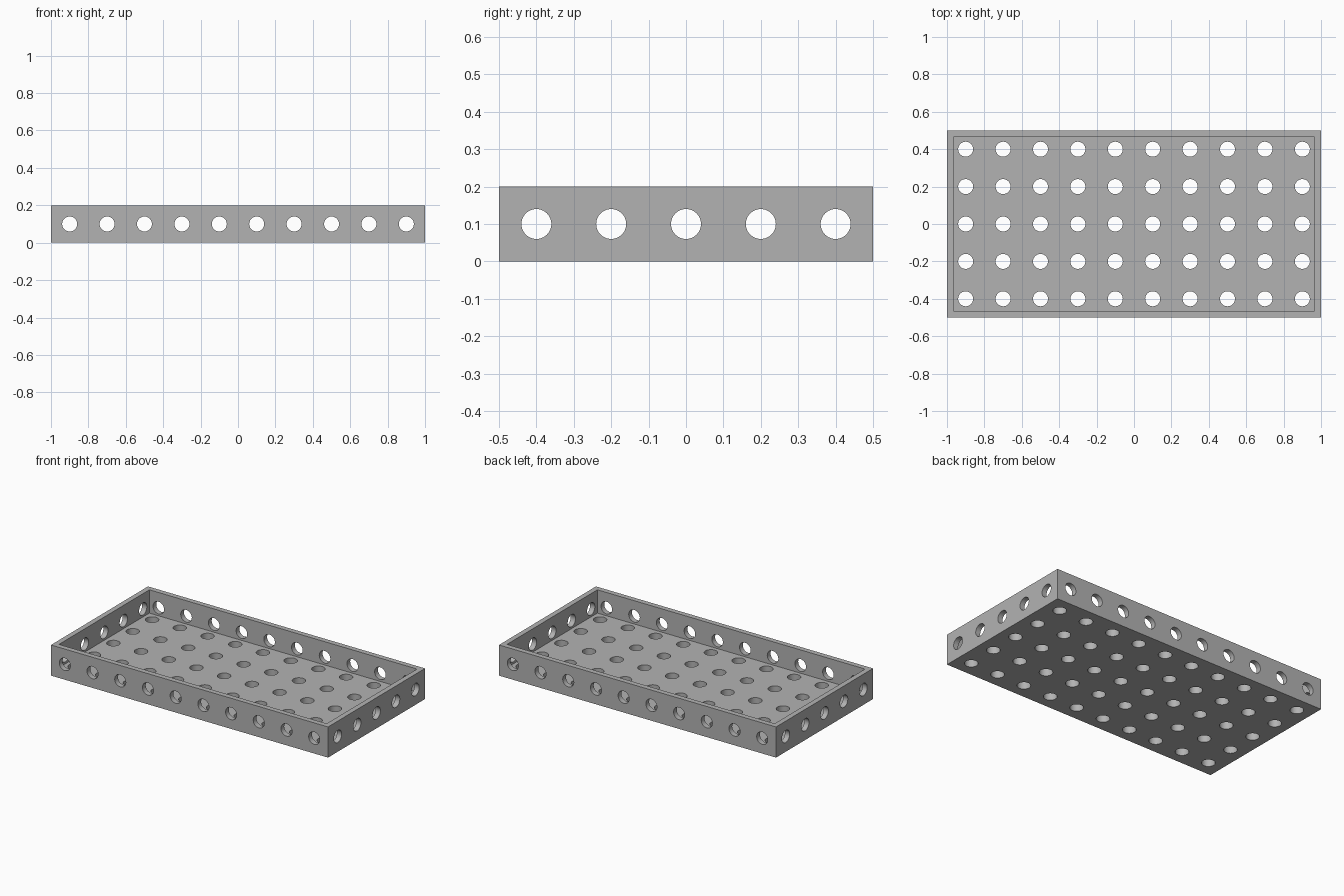
import bpy, bmesh, math
from mathutils import Matrix, Vector

if "Cube" in bpy.data.objects:
    bpy.data.objects.remove(bpy.data.objects["Cube"], do_unlink=True)

LENGTH, WIDTH, HEIGHT = 2.0, 1.0, 0.2
WALL = 0.048
HOLE_RADIUS = 0.04
PITCH = 0.2

grey = bpy.data.materials.new("plain grey")
grey.use_nodes = True
colour = (0.45, 0.45, 0.45, 1)
grey.diffuse_color = colour
grey.node_tree.nodes["Principled BSDF"].inputs["Base Color"].default_value = colour


def make_object(name, bm):
    mesh = bpy.data.meshes.new(name)
    bm.to_mesh(mesh)
    bm.free()
    mesh.materials.append(grey)
    obj = bpy.data.objects.new(name, mesh)
    bpy.context.collection.objects.link(obj)
    return obj


def row(count):
    return [(i - (count - 1) / 2) * PITCH for i in range(count)]


def drill(target, name, centres, axis, depth):
    """Cut one set of parallel round holes through the target."""
    bm = bmesh.new()
    turn = Vector((0, 0, 1)).rotation_difference(Vector(axis)).to_matrix().to_4x4()
    for centre in centres:
        bmesh.ops.create_cone(bm, cap_ends=True, segments=48, radius1=HOLE_RADIUS,
                              radius2=HOLE_RADIUS, depth=depth,
                              matrix=Matrix.Translation(centre) @ turn)
    cutter = make_object(name, bm)
    cutter.hide_render = True
    mod = target.modifiers.new(name, "BOOLEAN")
    mod.operation, mod.solver, mod.object = "DIFFERENCE", "EXACT", cutter
    bpy.context.view_layer.objects.active = target
    bpy.ops.object.modifier_apply(modifier=mod.name)
    bpy.data.objects.remove(cutter, do_unlink=True)


# Open tray: a block whose top face is inset and pushed down to the floor
bm = bmesh.new()
bmesh.ops.create_cube(bm, size=1)
bmesh.ops.scale(bm, vec=(LENGTH, WIDTH, HEIGHT), verts=bm.verts)
bmesh.ops.translate(bm, vec=(0, 0, HEIGHT / 2), verts=bm.verts)
bm.normal_update()
top = max(bm.faces, key=lambda f: f.normal.z)
bmesh.ops.inset_region(bm, faces=[top], thickness=WALL)
pocket = bmesh.ops.extrude_discrete_faces(bm, faces=[top])["faces"][0]
bmesh.ops.translate(bm, vec=(0, 0, WALL - HEIGHT), verts=pocket.verts)
tray = make_object("perforated_tray", bm)

# Rows of holes through the floor, the long walls and the end walls
mid = HEIGHT / 2
drill(tray, "floor_holes", [(x, y, 0) for x in row(10) for y in row(5)], (0, 0, 1), 0.3)
drill(tray, "long_wall_holes", [(x, 0, mid) for x in row(10)], (0, 1, 0), WIDTH + 0.2)
drill(tray, "end_wall_holes", [(0, y, mid) for y in row(5)], (1, 0, 0), LENGTH + 0.2)

# Smooth hole walls, crisp rims and corners
bpy.ops.object.select_all(action="DESELECT")
tray.select_set(True)
bpy.context.view_layer.objects.active = tray
bpy.ops.object.shade_smooth_by_angle(angle=math.radians(30))
